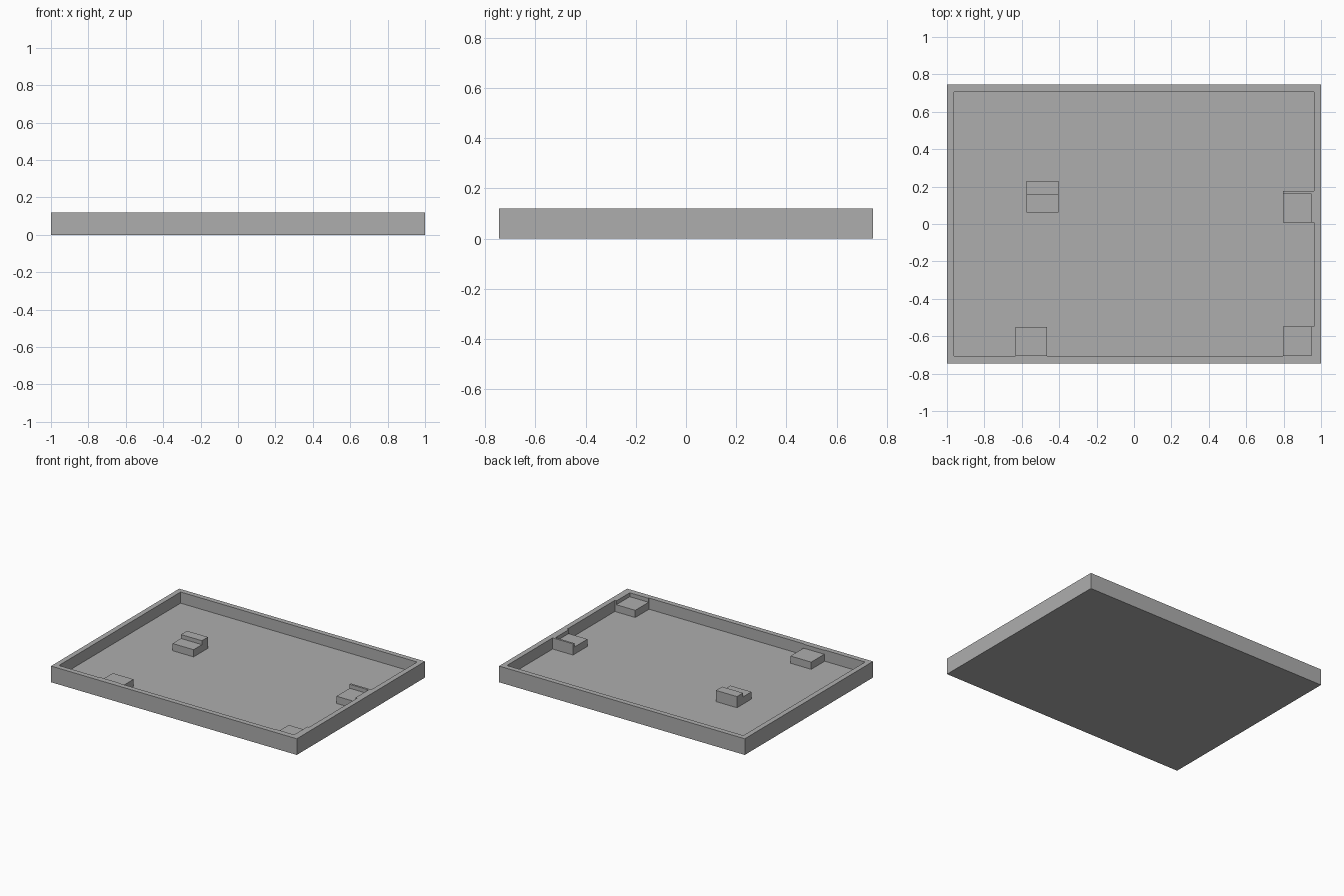
import bpy
import bmesh
from mathutils import Vector

if "Cube" in bpy.data.objects:
    bpy.data.objects.remove(bpy.data.objects["Cube"], do_unlink=True)

HALF_X, HALF_Y, HEIGHT = 1.0, 0.745, 0.119
WALL, FLOOR, SEAT = 0.038, 0.037, 0.09
INNER_X, INNER_Y = HALF_X - WALL, HALF_Y - WALL

grey = bpy.data.materials.new("plain grey")
grey.use_nodes = True
grey.diffuse_color = (0.42, 0.42, 0.42, 1)
grey.node_tree.nodes["Principled BSDF"].inputs["Base Color"].default_value = grey.diffuse_color


def finish(name, bm):
    bmesh.ops.recalc_face_normals(bm, faces=bm.faces)
    mesh = bpy.data.meshes.new(name)
    bm.to_mesh(mesh)
    bm.free()
    mesh.materials.append(grey)
    obj = bpy.data.objects.new(name, mesh)
    bpy.context.collection.objects.link(obj)
    return obj


def extrude_profile(name, profile, x0, x1):
    """Sweep a closed (y, z) outline along x."""
    bm = bmesh.new()
    face = bm.faces.new([bm.verts.new((x0, y, z)) for y, z in profile])
    swept = bmesh.ops.extrude_face_region(bm, geom=[face])["geom"]
    bmesh.ops.translate(bm, vec=Vector((x1 - x0, 0, 0)),
                        verts=[v for v in swept if isinstance(v, bmesh.types.BMVert)])
    # the sweep keeps its starting cap, so the block is closed
    if not any(all(abs(v.co.x - x0) < 1e-5 for v in f.verts) for f in bm.faces):
        bm.faces.new([v for v in bm.verts if abs(v.co.x - x0) < 1e-5])
    return finish(name, bm)


def stepped_block(name, x0, x1, y0, y1, step, lip_at_back):
    """Low seat with a lip as high as the rim along its back or front."""
    if lip_at_back:
        top = [(y1, HEIGHT), (step, HEIGHT), (step, SEAT), (y0, SEAT)]
    else:
        top = [(y1, SEAT), (step, SEAT), (step, HEIGHT), (y0, HEIGHT)]
    return extrude_profile(name, [(y0, FLOOR), (y1, FLOOR)] + top, x0, x1)


def side_lip(name, x0, y0, y1):
    """Raised strip between a seat and the left wall."""
    outline = [(y0, FLOOR), (y1, FLOOR), (y1, HEIGHT), (y0, HEIGHT)]
    return extrude_profile(name, outline, x0, INNER_X)


# Open tray: a box whose top is inset and sunk to the floor
bm = bmesh.new()
bmesh.ops.create_cube(bm, size=1)
bmesh.ops.scale(bm, vec=(2 * HALF_X, 2 * HALF_Y, HEIGHT), verts=bm.verts)
bmesh.ops.translate(bm, vec=(0, 0, HEIGHT / 2), verts=bm.verts)
bm.normal_update()
lid = max(bm.faces, key=lambda f: f.calc_center_median().z)
bmesh.ops.inset_region(bm, faces=[lid], thickness=WALL, use_even_offset=True)
cavity = bmesh.ops.extrude_discrete_faces(bm, faces=[lid])["faces"][0]
bmesh.ops.translate(bm, vec=(0, 0, FLOOR - HEIGHT), verts=cavity.verts)
finish("tray", bm)

# Support blocks that stand on the floor
LIP_X = 0.949
stepped_block("free_support", -0.576, -0.405, 0.062, 0.23, 0.159, True)
stepped_block("front_support", -0.634, -0.465, -INNER_Y, -0.55, -0.702, False)
stepped_block("left_support", 0.796, LIP_X, 0.008, 0.176, 0.161, True)
side_lip("left_support_lip", LIP_X, 0.008, 0.176)
stepped_block("corner_support", 0.796, LIP_X, -INNER_Y, -0.547, -0.702, False)
side_lip("corner_support_lip", LIP_X, -INNER_Y, -0.547)
